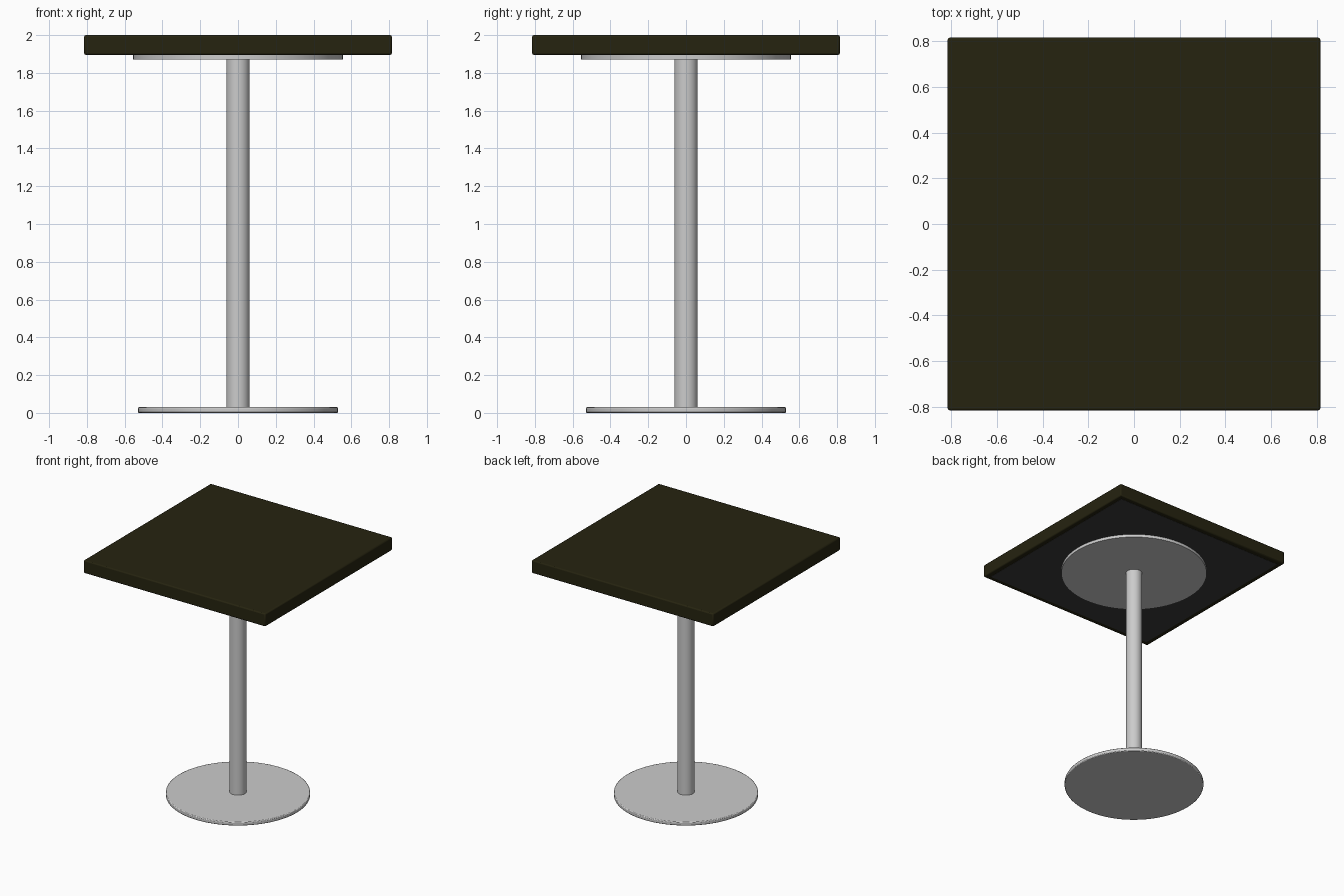
import bpy, bmesh, math

if "Cube" in bpy.data.objects:
    bpy.data.objects.remove(bpy.data.objects["Cube"])


def material(name, rgb):
    m = bpy.data.materials.new(name)
    m.diffuse_color = (*rgb, 1.0)
    m.use_nodes = True
    m.node_tree.nodes["Principled BSDF"].inputs["Base Color"].default_value = m.diffuse_color
    return m


steel = material("brushed steel", (0.60, 0.60, 0.60))
olive = material("dark olive", (0.019, 0.017, 0.005))
charcoal = material("charcoal", (0.045, 0.045, 0.045))


def finish(obj, name, mat, bevel=0.0, segments=2):
    obj.name = name
    obj.data.materials.append(mat)
    if bevel:
        mod = obj.modifiers.new("edge rounding", 'BEVEL')
        mod.width = bevel
        mod.segments = segments
        mod.limit_method = 'ANGLE'
        mod.angle_limit = math.radians(40)
    bpy.ops.object.shade_smooth_by_angle(angle=math.radians(35))
    return obj


def disc(name, radius, z0, z1, mat, bevel=0.0, sides=96):
    bpy.ops.mesh.primitive_cylinder_add(vertices=sides, radius=radius, depth=z1 - z0,
                                        location=(0, 0, (z0 + z1) / 2))
    return finish(bpy.context.object, name, mat, bevel)


def slab(name, half, z0, z1, mat, bevel=0.0):
    bpy.ops.mesh.primitive_cube_add(size=1, location=(0, 0, (z0 + z1) / 2))
    obj = bpy.context.object
    obj.scale = (half * 2, half * 2, z1 - z0)
    bpy.ops.object.transform_apply(location=False, rotation=False, scale=True)
    return finish(obj, name, mat, bevel)


# Round foot, column and round support plate
disc("floor_base", 0.53, 0.0, 0.03, steel, bevel=0.006)
disc("column", 0.062, 0.028, 1.872, steel, sides=64)
disc("support_plate", 0.555, 1.87, 1.896, steel)

# Square top with slightly eased edges, and its dark underside panel
slab("table_top", 0.815, 1.895, 2.0, olive, bevel=0.009)
slab("underside_panel", 0.775, 1.8935, 1.90, charcoal)
